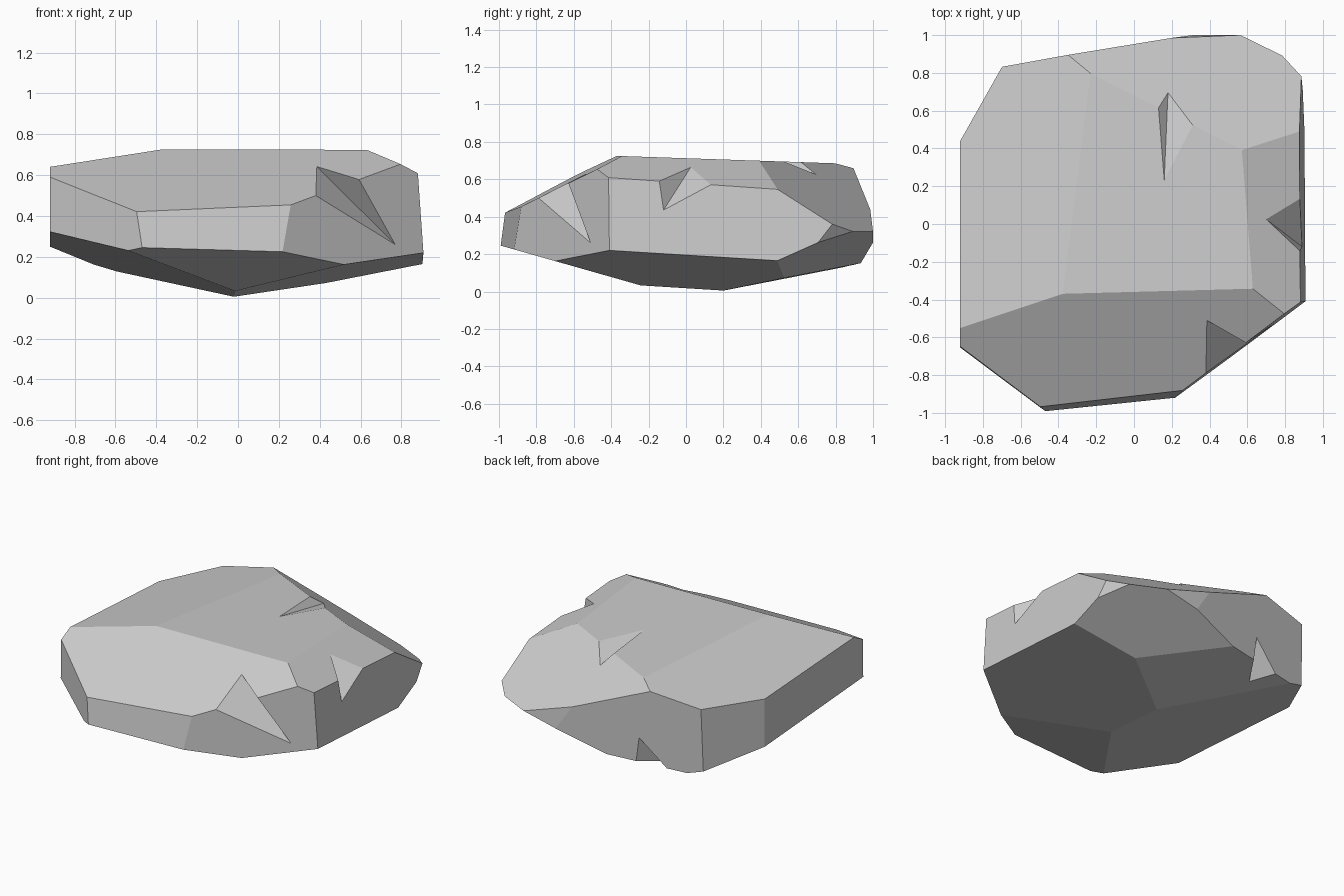
import bpy, bmesh
from mathutils import Vector

if "Cube" in bpy.data.objects:
    bpy.data.objects.remove(bpy.data.objects["Cube"])

# Flat cuts that shape the boulder: outward normal (x, y, z) and offset
CUTS = [
    (0, .034, 1, .7126), (-.174, .056, 1, .770), (.30, .627, 1, 1.116),      # top facets
    (.479, .072, 1, 1.001), (.0146, -.511, 1, .9085),
    (-1, 0, 0, .92), (-.744, -1, .02, 1.345), (.108, -1, .15, .977),         # sides
    (.74, -1, .04, 1.09), (1, .01, .07, .919), (.8, .6, -.4, 1.034),
    (-.0165, 1, .076, 1.015), (-.176, 1, -.03, .937), (-1, .564, 0, 1.168),
    (.23, .456, -1, .2655), (.192, -.06, -1, -.021), (0, -.284, -1, .036),   # underside
    (-.29, -.0667, -1, -.0125), (.0055, .2, -1, .035),
]

# Chips: groove start, groove end, then two points on the chipped edge
CHIPS = {
    "front_chip": ((.385, -.51, .643), (.77, -.51, .26), (.38, -.79, .50), (.595, -.63, .578)),
    "right_chip": ((.70, .025, .664), (.89, -.12, .435), (.88, -.145, .595), (.88, .155, .58)),
    "top_chip": ((.16, .23, .705), (.18, .695, .626), (.13, .61, .692), (.31, .52, .695)),
    "back_chip": ((-.265, .90, .315), (-.357, .716, .106), (-.25, .885, .14), (-.45, .855, .133)),
}


def add_object(name, bm):
    bmesh.ops.recalc_face_normals(bm, faces=bm.faces)
    mesh = bpy.data.meshes.new(name)
    bm.to_mesh(mesh)
    bm.free()
    obj = bpy.data.objects.new(name, mesh)
    bpy.context.collection.objects.link(obj)
    return obj


# Boulder: a block sliced by each plane
bm = bmesh.new()
bmesh.ops.create_cube(bm, size=4)
for nx, ny, nz, d in CUTS:
    n = Vector((nx, ny, nz))
    res = bmesh.ops.bisect_plane(bm, geom=bm.verts[:] + bm.edges[:] + bm.faces[:], dist=1e-5,
                                 plane_co=n * d / n.length_squared, plane_no=n, clear_outer=True)
    rim = [e for e in bm.edges if e.is_boundary]
    if rim:
        bmesh.ops.contextual_create(bm, geom=rim)
rock = add_object("rock", bm)

# Wedge-shaped chips knocked out of the edges
for name, pts in CHIPS.items():
    a, b, p, q = (Vector(v) for v in pts)
    mid = (a + b) / 2
    bm = bmesh.new()
    for v in (a, b, mid + (p - mid) * 1.6, mid + (q - mid) * 1.6):
        bm.verts.new(v)
    bmesh.ops.convex_hull(bm, input=bm.verts[:])
    cutter = add_object(name, bm)
    cutter.hide_render = True
    mod = rock.modifiers.new(name, 'BOOLEAN')
    mod.operation = 'DIFFERENCE'
    mod.solver = 'EXACT'
    mod.object = cutter

# Bake the chips in and discard the cutters
bpy.context.view_layer.objects.active = rock
for name in CHIPS:
    bpy.ops.object.modifier_apply(modifier=name)
    bpy.data.objects.remove(bpy.data.objects[name])
